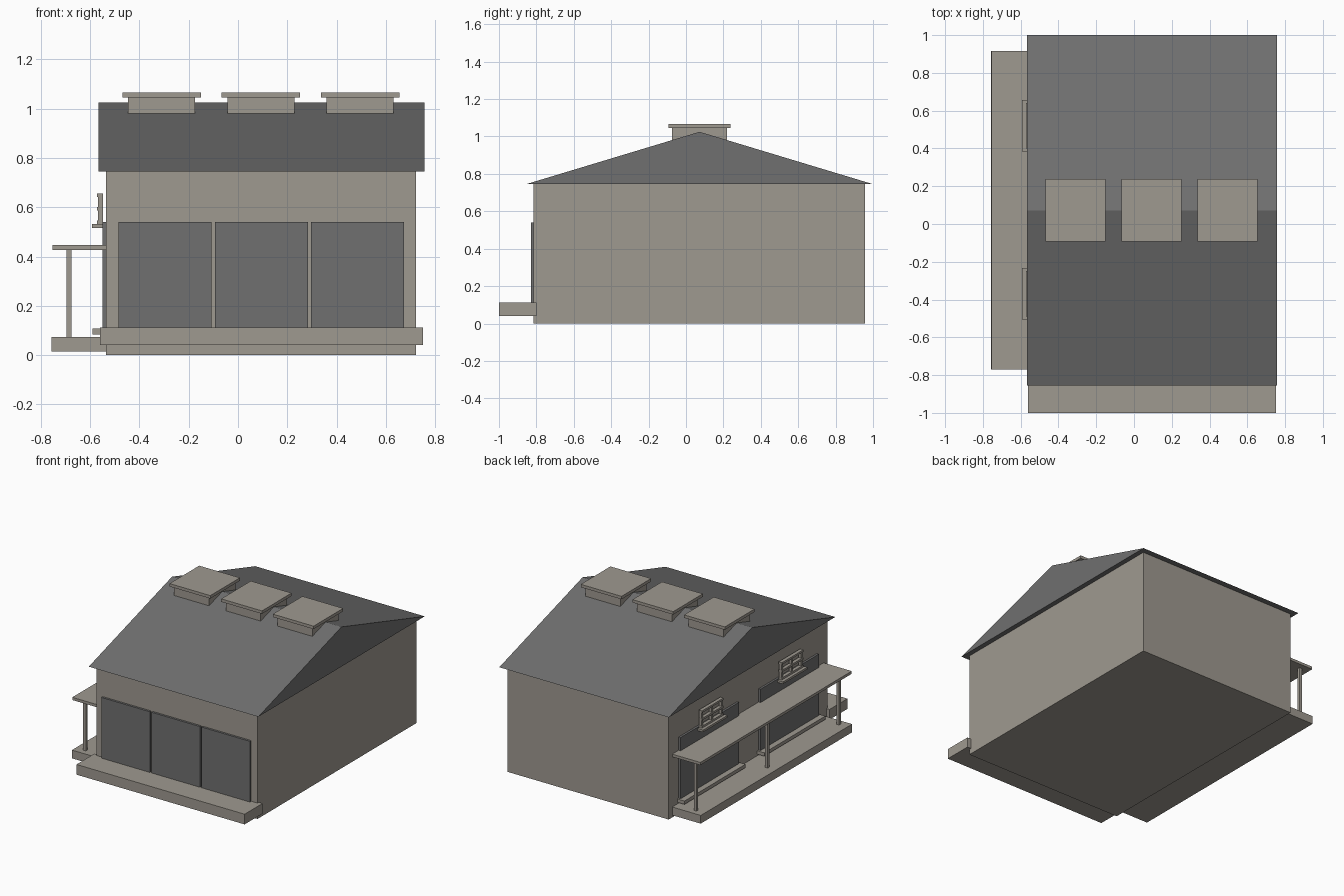
import bpy

cube = bpy.data.objects.get("Cube")
if cube:
    bpy.data.objects.remove(cube, do_unlink=True)


def material(name, rgb):
    m = bpy.data.materials.new(name)
    m.use_nodes = True
    m.diffuse_color = (*rgb, 1)
    m.node_tree.nodes["Principled BSDF"].inputs["Base Color"].default_value = (*rgb, 1)
    return m


STONE = material("warm stone", (0.345, 0.32, 0.28))
SLATE = material("dark grey", (0.16, 0.16, 0.16))


def prism(name, profile, x0, x1, mat):
    """Extrude a closed (y, z) profile along x."""
    n = len(profile)
    verts = [(x, y, z) for x in (x0, x1) for y, z in profile]
    faces = [tuple(reversed(range(n))), tuple(range(n, 2 * n))]
    faces += [(i, (i + 1) % n, n + (i + 1) % n, n + i) for i in range(n)]
    me = bpy.data.meshes.new(name)
    me.from_pydata(verts, [], faces)
    me.materials.append(mat)
    ob = bpy.data.objects.new(name, me)
    bpy.context.collection.objects.link(ob)
    return ob


def box(name, x, y, z, mat=STONE):
    """Box from (min, max) ranges on each axis."""
    return prism(name, [(y[0], z[0]), (y[1], z[0]), (y[1], z[1]), (y[0], z[1])], *x, mat)


def around(centre, half):
    return (centre - half, centre + half)


# Main body and gable roof
WALL = -0.535
box("walls", (WALL, 0.723), (-0.815, 0.957), (0, 0.747))
prism("roof", [(-0.855, 0.745), (1.0, 0.745), (0.0725, 1.025)], -0.566, 0.757, SLATE)

# Roof lights along the ridge
for i, x in enumerate((-0.31, 0.093, 0.496)):
    box(f"rooflight_base_{i}", around(x, 0.136), around(0.072, 0.146), (0.96, 1.046))
    box(f"rooflight_cap_{i}", around(x, 0.159), around(0.072, 0.165), (1.045, 1.066))

# Front step and three large door panels
box("front_step", (-0.56, 0.752), (-1.0, -0.80), (0.04, 0.112))
for i, x in enumerate((-0.296, 0.095, 0.485)):
    box(f"front_door_{i}", around(x, 0.189), (-0.83, -0.81), (0.11, 0.54), SLATE)

# Side porch: deck, canopy and posts
PORCH_Y = (-0.77, 0.917)
box("porch_deck", (-0.757, WALL), PORCH_Y, (0.015, 0.073))
box("porch_canopy", (-0.754, WALL), PORCH_Y, (0.427, 0.446))
for i, y in enumerate((-0.72, 0.075, 0.87)):
    box(f"porch_post_{i}", around(-0.687, 0.01), around(y, 0.01), (0.07, 0.43))

# Side doors, each with a step and a small barred window above
for i, y in enumerate((-0.37, 0.52)):
    box(f"side_door_{i}", (-0.55, WALL), around(y, 0.325), (0.108, 0.54), SLATE)
    box(f"side_door_step_{i}", (-0.59, WALL), around(y, 0.34), (0.084, 0.108))
    box(f"window_sill_{i}", (-0.592, -0.547), around(y, 0.136), (0.516, 0.531))
    for k, offset in enumerate((-0.11, 0, 0.11)):
        box(f"window_upright_{i}_{k}", (-0.568, -0.549), around(y + offset, 0.008), (0.53, 0.645))
    for k, z in enumerate((0.54, 0.594, 0.648)):
        box(f"window_rail_{i}_{k}", (-0.573, -0.548), around(y, 0.12), around(z, 0.007))
